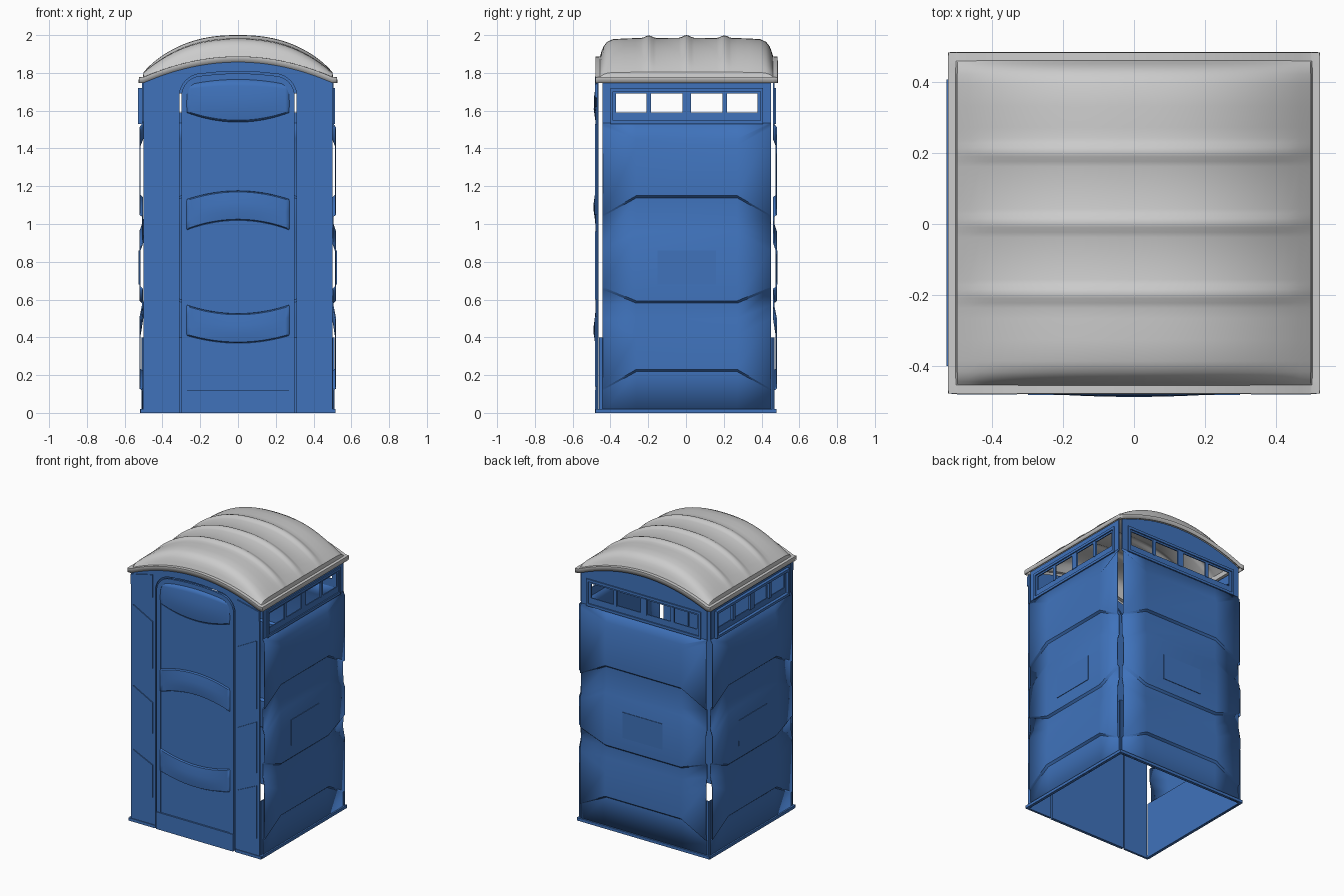
import bpy, bmesh, math

if "Cube" in bpy.data.objects:
    bpy.data.objects.remove(bpy.data.objects["Cube"])

blue = bpy.data.materials.new("blue_plastic")
blue.diffuse_color = (0.05, 0.17, 0.5, 1)
blue.use_nodes = True
blue.node_tree.nodes["Principled BSDF"].inputs["Base Color"].default_value = blue.diffuse_color


def finish(name, bm, mat=blue, loc=(0, 0, 0), rot=0, thick=0):
    bmesh.ops.remove_doubles(bm, verts=bm.verts, dist=1e-5)
    bmesh.ops.recalc_face_normals(bm, faces=bm.faces)
    me = bpy.data.meshes.new(name)
    bm.to_mesh(me)
    bm.free()
    ob = bpy.data.objects.new(name, me)
    bpy.context.collection.objects.link(ob)
    ob.location, ob.rotation_euler.z = loc, rot
    if mat:
        me.materials.append(mat)
    if thick:
        mod = ob.modifiers.new("thickness", 'SOLIDIFY')
        mod.thickness, mod.offset = thick, 0
    return ob


# Local frame for all panels: u = width, z = height, d = outward (-y)
def prism(bm, pts, d0, d1):
    a = [bm.verts.new((u, -d0, z)) for u, z in pts]
    b = [bm.verts.new((u, -d1, z)) for u, z in pts]
    bm.faces.new(a)
    bm.faces.new(b[::-1])
    n = len(pts)
    for i in range(n):
        j = (i + 1) % n
        bm.faces.new((a[i], a[j], b[j], b[i]))


def box(bm, u0, u1, z0, z1, d0, d1):
    prism(bm, [(u0, z0), (u1, z0), (u1, z1), (u0, z1)], d0, d1)


def sheet(bm, grid):
    vs = [[bm.verts.new(p) for p in row] for row in grid]
    for r, s in zip(vs, vs[1:]):
        for i in range(len(r) - 1):
            bm.faces.new((r[i], r[i + 1], s[i + 1], s[i]))


def crown(x):
    return 0.11 * max(0, 1 - (x / 0.5) ** 2)


# Moulded wall: rows of (height at edge, height at centre, depth)
ROWS = [(0, 0, 0), (.12, .22, 0), (.13, .232, .014), (.50, .41, .014), (.57, .50, 0),
        (.655, .582, 0), (.668, .595, .014), (.86, .96, .014), (.90, 1.0, 0),
        (1.04, 1.14, 0), (1.05, 1.152, .014), (1.51, 1.415, .014), (1.53, 1.45, 0),
        (1.54, 1.54, 0)]


def wall(name, w, loc, rot, frame, arched=False):
    bm = bmesh.new()
    c = w * 0.6
    sheet(bm, [[(u, -d, ze if abs(u) == w else zc) for u in (-w, -c, c, w)]
               for ze, zc, d in ROWS])
    finish(name, bm, loc=loc, rot=rot, thick=.007)

    # sign plate, skirt and base lip
    bm = bmesh.new()
    box(bm, -.155, .155, .68, .86, .014, .021)
    box(bm, -w - .02, w + .02, 0, .4, -.006, 0)
    box(bm, -w - .025, w + .025, 0, .02, -.004, .014)
    finish(name + "_plate_and_skirt", bm, loc=loc, rot=rot)

    # ventilation window band
    bm = bmesh.new()
    s = w / .44
    box(bm, -w, w, 1.535, 1.59, -.004, .004)
    if arched:
        top = [(w - 2 * w * i / 24, 1.75 + crown(w - 2 * w * i / 24)) for i in range(25)]
        prism(bm, [(-w, 1.69), (w, 1.69)] + top, -.004, .004)
    else:
        box(bm, -w, w, 1.69, 1.755, -.004, .004)
    for u, h in ((-.2, .012), (0, .023), (.2, .012)):
        box(bm, u * s - h, u * s + h, 1.585, 1.695, -.004, frame * .6)
    e = .40 * s
    for k in (-1, 1):
        lo, hi = sorted((k * .37 * s, k * w))
        box(bm, lo, hi, 1.585, 1.695, -.004, .004)
        lo, hi = sorted((k * (e - .015), k * e))
        box(bm, lo, hi, 1.53, 1.72, 0, frame)
    box(bm, -e, e, 1.53, 1.548, 0, frame)
    box(bm, -e, e, 1.702, 1.72, 0, frame)
    finish(name + "_window_band", bm, loc=loc, rot=rot)


wall("right_wall", .445, (.502, .004, 0), math.pi / 2, .012)
wall("left_wall", .445, (-.505, .004, 0), -math.pi / 2, .025)
wall("back_wall", .49, (0, .464, 0), math.pi, .012, True)


# Door outline, right to left, offset by off
def arch(off):
    w, r = .30 + off, .11 + off
    arc = [(.19 + r * math.cos(a * math.pi / 16), 1.675 + r * math.sin(a * math.pi / 16))
           for a in range(9)]
    mid = [(x, 1.785 + off + .012 * (1 - (x / .19) ** 2)) for x in (.12, .06)]
    half = [(w, 0)] + arc + mid
    return half + [(0, 1.797 + off)] + [(-x, z) for x, z in half[::-1]]


FRONT = (0, -.465, 0)

# Front wall with door opening
bm = bmesh.new()
outer = [(.5, 0)] + [(.5 - i / 24, 1.75 + crown(.5 - i / 24)) for i in range(25)] + [(-.5, 0)]
prism(bm, outer + arch(.011)[::-1], 0, .01)
finish("front_wall", bm, loc=FRONT)

# Raised pads beside the door
bm = bmesh.new()
pads = [((.48, 1.53), (.33, 1.45), (.33, 1.12), (.48, 1.05)),
        ((.48, .96), (.33, .88), (.33, .66), (.48, .60)),
        ((.48, .51), (.33, .44), (.33, .21), (.48, .14)),
        ((.50, 1.74), (.33, 1.78), (.33, 1.62), (.50, 1.67))]
for k in (-1, 1):
    for p in pads:
        prism(bm, [(k * u, z) for u, z in p], .009, .017)
    lo, hi = sorted((k * .312, k * .515))
    box(bm, lo, hi, 0, .02, 0, .015)
finish("front_pads", bm, loc=FRONT)

# Door leaf and raised border
bm = bmesh.new()
prism(bm, arch(0), -.002, .006)
finish("door_leaf", bm, loc=FRONT)
bm = bmesh.new()
prism(bm, arch(0) + arch(-.03)[::-1], .005, .013)
box(bm, -.30, .30, 0, .12, .005, .018)
finish("door_border", bm, loc=FRONT)


# Door cross bands that bulge outward
def band(name, lo, hi, prof):
    bm = bmesh.new()
    us = [-.272 + .544 * i / 24 for i in range(25)]
    grid = []
    for t, d, b in prof:
        row = []
        for u in us:
            q = (u / .27) ** 2
            z0, z1 = lo[0] + (lo[1] - lo[0]) * q, hi[0] + (hi[1] - hi[0]) * q
            bulge = math.cos(min(1, abs(u) / .25) * math.pi / 2) ** .7
            row.append((u, -(d + b * bulge), z0 + (z1 - z0) * t))
        grid.append(row)
    sheet(bm, grid)
    finish(name, bm, loc=FRONT, thick=.003)


full = [(0, .005, 0), (.04, .012, .004), (.3, .012, .010), (.6, .012, .010), (.96, .012, .002),
        (1, .005, 0)]
band("door_middle_band", (1.02, .97), (1.175, 1.13), full)
band("door_lower_band", (.37, .41), (.525, .57), full)
band("door_top_bulge", (1.54, 1.59), (1.765, 1.735),
     [(0, .005, 0), (.05, .011, .003), (.3, .012, .010), (.6, .011, .009), (.85, .008, .004),
      (1, .005, 0)])

# Roof: crowned shell with flange, drooping lip and three ribs
G = [(.48, 0), (.457, 0), (.447, .3), (.437, .55), (.42, .78), (.39, .92), (.33, .96), (.27, .98)]
ribs = [(c + o, .985 + .015 * (c == 0)) for c in (-.2, 0, .2)
        for o in (-.04, -.025, -.012, 0, .012, .025, .04)]
ys = [(-.48, -1)] + [(-y, g) for y, g in G] + ribs + G[::-1] + [(.48, -1)]
ins = [-.497 + .994 * i / 32 for i in range(33)]
xs = [(-.523, -1), (-.523, 0), (-.502, 0)] + [(x, 1) for x in ins] \
    + [(.502, 0), (.523, 0), (.523, -1)]


def roof_point(x, kx, y, g):
    z = 1.775 + crown(x)
    if kx < 0 or g < 0:
        return (x, y + .003, z - .028)
    if kx:
        top = 1.80 + .183 * (1 - abs(x / .5) ** 2.4)
        near = min(abs(y - c) for c in (-.2, 0, .2))
        if near < .04 and g > .9:
            top += .014 * math.cos(near / .04 * math.pi / 2) ** 2 * (1 - abs(x / .5) ** 10)
        z += (top - z) * g
    return (x, y + .003, z)


bm = bmesh.new()
sheet(bm, [[roof_point(x, k, y, g) for x, k in xs] for y, g in ys])
finish("roof", bm, mat=None, thick=.006)

bpy.ops.object.select_all(action='SELECT')
bpy.context.view_layer.objects.active = bpy.data.objects["roof"]
bpy.ops.object.shade_smooth_by_angle(angle=math.radians(30))
